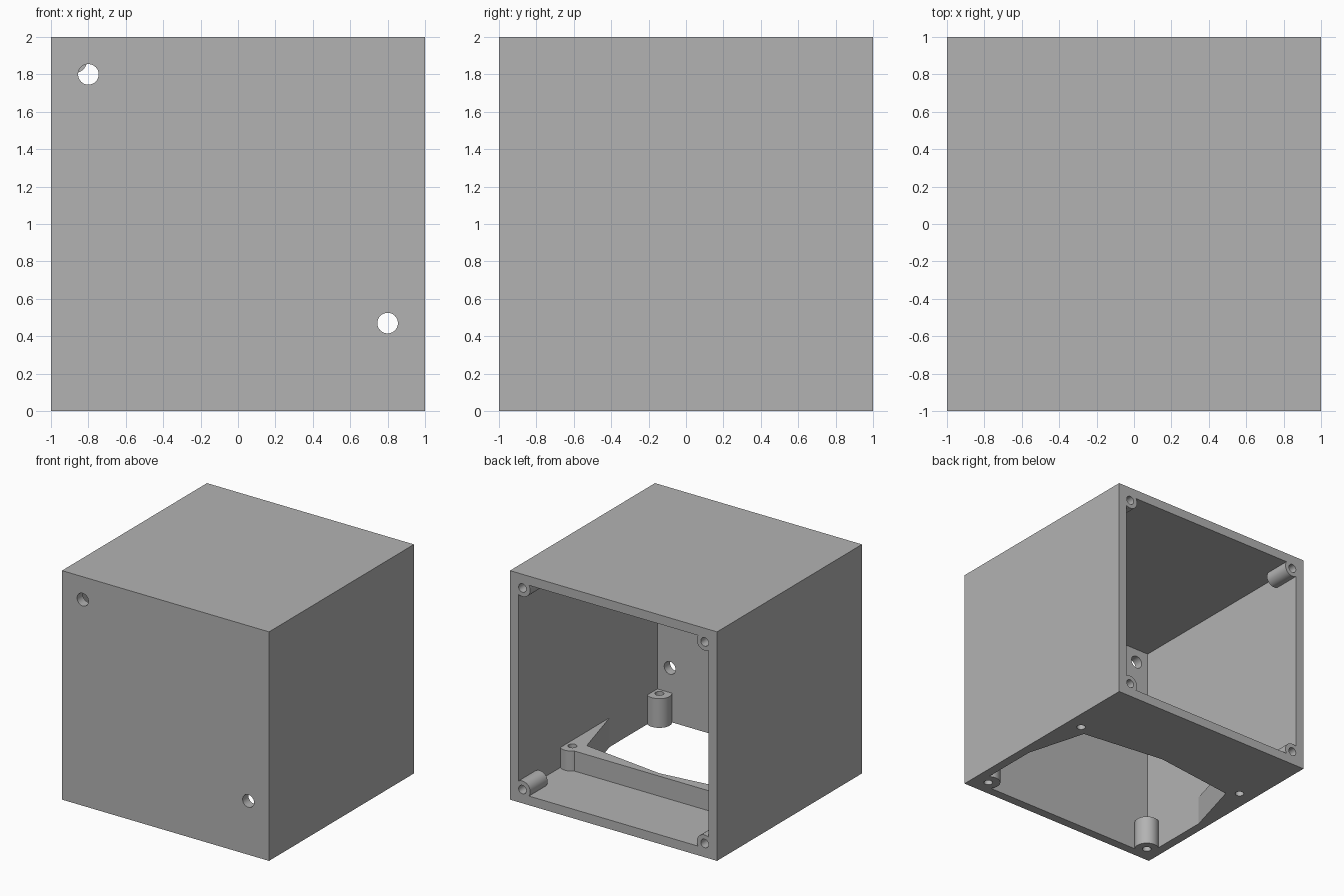
import bpy, bmesh, math
from mathutils import Matrix, Vector

old = bpy.data.objects.get("Cube")
if old:
    bpy.data.objects.remove(old, do_unlink=True)

grey = bpy.data.materials.new("plain grey")
grey.use_nodes = True
COLOUR = (0.45, 0.45, 0.45, 1)
grey.diffuse_color = COLOUR
grey.node_tree.nodes["Principled BSDF"].inputs["Base Color"].default_value = COLOUR

IN = 0.92           # inner wall position
POST_H = 0.255      # height of floor posts and raised frame


def finish(name, bm):
    bmesh.ops.recalc_face_normals(bm, faces=bm.faces)
    mesh = bpy.data.meshes.new(name)
    bm.to_mesh(mesh)
    bm.free()
    mesh.materials.append(grey)
    ob = bpy.data.objects.new(name, mesh)
    bpy.context.collection.objects.link(ob)
    return ob


def box(name, lo, hi):
    lo, hi = Vector(lo), Vector(hi)
    bm = bmesh.new()
    bmesh.ops.create_cube(bm, size=1)
    bmesh.ops.scale(bm, vec=hi - lo, verts=bm.verts)
    bmesh.ops.translate(bm, vec=(lo + hi) / 2, verts=bm.verts)
    return finish(name, bm)


def rod(name, start, end, radius):
    start, end = Vector(start), Vector(end)
    turn = (end - start).to_track_quat("Z", "Y").to_matrix().to_4x4()
    bm = bmesh.new()
    bmesh.ops.create_cone(bm, cap_ends=True, segments=48, radius1=radius, radius2=radius,
                          depth=(end - start).length,
                          matrix=Matrix.Translation((start + end) / 2) @ turn)
    return finish(name, bm)


def prism(name, outline, height):
    bm = bmesh.new()
    face = bm.faces.new([bm.verts.new((x, y, 0)) for x, y in outline])
    top = bmesh.ops.extrude_face_region(bm, geom=[face])["geom"]
    bmesh.ops.translate(bm, vec=(0, 0, height),
                        verts=[v for v in top if isinstance(v, bmesh.types.BMVert)])
    return finish(name, bm)


def combine(ob, tool, operation):
    tool.hide_render = True
    mod = ob.modifiers.new("cut", "BOOLEAN")
    mod.operation, mod.object, mod.solver = operation, tool, "EXACT"
    bpy.context.view_layer.objects.active = ob
    bpy.ops.object.modifier_apply(modifier=mod.name)
    bpy.data.objects.remove(tool, do_unlink=True)


def smooth(ob):
    bpy.ops.object.select_all(action="DESELECT")
    ob.select_set(True)
    bpy.context.view_layer.objects.active = ob
    bpy.ops.object.shade_smooth_by_angle(angle=math.radians(30))


# Case shell, open at the back and under the front part of the floor
case = box("case_shell", (-1, -1, 0), (1, 1, 2))
combine(case, box("cavity", (-IN, -IN, 0.08), (IN, 1.2, IN + 1)), "DIFFERENCE")
combine(case, box("floor_opening", (-IN, -IN, -0.2), (IN, 0.41, 0.3)), "DIFFERENCE")
for x, z in ((-0.8, 1.8), (0.8, 0.47)):
    combine(case, rod("front_hole", (x, -1.2, z), (x, -0.8, z), 0.055), "DIFFERENCE")
smooth(case)

# Raised floor frame with angled inner edges, carrying the rear posts
half = [(0.95, 0.41), (0.95, -0.366), (0.77, 0.27)]
outline = half + [(0, 0.366)] + [(-x, y) for x, y in reversed(half)]
frame = prism("floor_frame", outline, POST_H)


def post(x, y):
    return rod("front_post", (x, y, 0), (x, y, POST_H), 0.1)


def drill(ob, x, y):
    combine(ob, rod("post_hole", (x, y, -0.2), (x, y, 0.5), 0.036), "DIFFERENCE")


def clip(ob, low):
    combine(ob, box("inside", (-IN, -IN, low), (IN, 1.2, IN + 1)), "INTERSECT")


for side in (-1, 1):
    combine(frame, post(side * 0.86, 0.34), "UNION")
clip(frame, -0.2)
for side in (-1, 1):
    drill(frame, side * 0.86, 0.34)
smooth(frame)

# Free-standing front posts
for side, label in ((1, "left"), (-1, "right")):
    ob = post(side * 0.86, -0.86)
    ob.name = "front_post_" + label
    clip(ob, -0.2)
    drill(ob, side * 0.86, -0.86)
    smooth(ob)

# Screw bosses in the corners of the open back
for side, label in ((1, "left"), (-1, "right")):
    for z, level in ((0.12, "lower"), (1.88, "upper")):
        x = side * 0.88
        ob = rod("screw_boss_%s_%s" % (level, label), (x, 0.76, z), (x, 1, z), 0.075)
        clip(ob, 0.08)
        combine(ob, rod("screw_hole", (x, 0.5, z), (x, 1.2, z), 0.037), "DIFFERENCE")
        smooth(ob)
